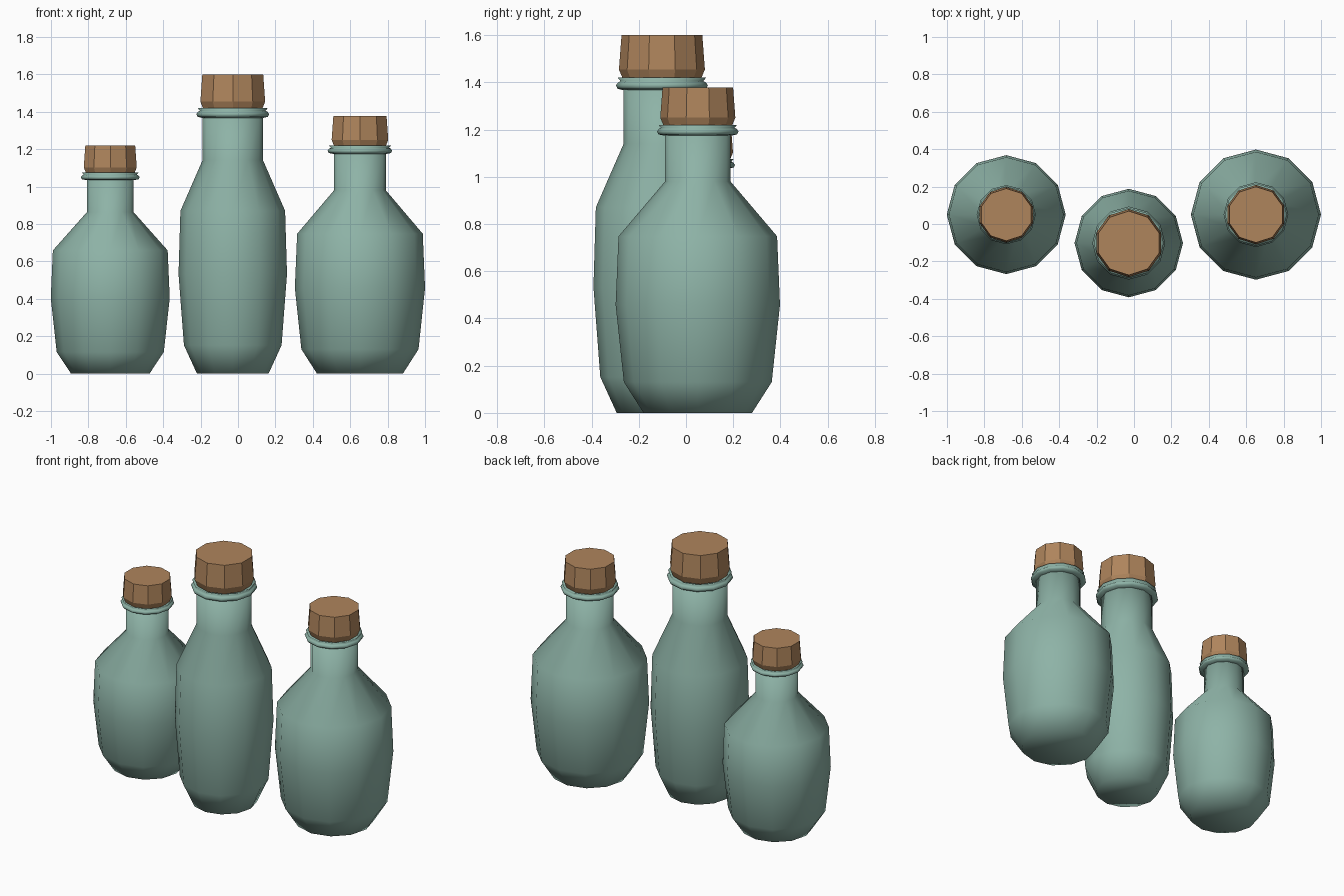
import bpy
import bmesh
from math import cos, sin, pi

default_cube = bpy.data.objects.get("Cube")
if default_cube:
    bpy.data.objects.remove(default_cube, do_unlink=True)


def make_material(name, color):
    mat = bpy.data.materials.new(name)
    mat.use_nodes = True
    mat.diffuse_color = (*color, 1)
    bsdf = mat.node_tree.nodes["Principled BSDF"]
    bsdf.inputs["Base Color"].default_value = (*color, 1)
    bsdf.inputs["Roughness"].default_value = 0.7
    return mat


GLASS = make_material("sea green glass", (0.27, 0.45, 0.385))
CORK = make_material("cork brown", (0.43, 0.235, 0.108))


def lathe(name, profile, sides, start, location, mat, smooth):
    """Spin (radius, height) pairs around z and cap both ends."""
    bm = bmesh.new()
    rings = []
    for r, z in profile:
        angles = [start + 2 * pi * i / sides for i in range(sides)]
        rings.append([bm.verts.new((r * cos(a), r * sin(a), z)) for a in angles])
    for low, high in zip(rings, rings[1:]):
        for i in range(sides):
            j = (i + 1) % sides
            bm.faces.new((low[i], low[j], high[j], high[i]))
    bm.faces.new(rings[0][::-1])
    bm.faces.new(rings[-1])
    for face in bm.faces:
        face.smooth = smooth
    mesh = bpy.data.meshes.new(name)
    bm.to_mesh(mesh)
    bm.free()
    mesh.materials.append(mat)
    obj = bpy.data.objects.new(name, mesh)
    obj.location = location
    bpy.context.collection.objects.link(obj)
    return obj


def bottle(name, x, y, height, body, neck, lip, cork, cork_top):
    # Glass body, as fractions of the widest radius and of the height
    profile = [(body * r, height * z) for r, z in
               [(0.66, 0), (0.9, 0.107), (1, 0.375), (0.965, 0.613)]]
    # Straight neck
    profile += [(neck, height * 0.803), (neck, height * 0.965)]
    lathe(name + "_bottle", profile, 12, 0, (x, y, 0), GLASS, True)

    # Rounded collar with a flared, dished lip
    h = height * 0.035
    base = height - h
    collar = [(neck * 0.97, base - h * 0.1), (lip * 0.96, base + h * 0.05),
              (lip, base + h * 0.35), (lip * 0.95, base + h * 0.6),
              (lip * 0.9, base + h * 0.7), (lip * 0.96, height),
              (neck * 0.95, height - h * 0.3)]
    lathe(name + "_collar", collar, 12, 0, (x, y, 0), GLASS, True)

    # Faceted stopper with a chamfered foot
    tall = cork_top - height
    stopper = [(cork * 0.9, height - tall * 0.05), (cork, height + tall * 0.19),
               (cork * 0.94, cork_top)]
    lathe(name + "_stopper", stopper, 10, pi / 2, (x, y, 0), CORK, False)


bottle("short", -0.683, 0.05, 1.075, 0.318, 0.125, 0.158, 0.149, 1.22)
bottle("tall", -0.028, -0.102, 1.42, 0.29, 0.162, 0.195, 0.182, 1.6)
bottle("medium", 0.652, 0.05, 1.22, 0.348, 0.139, 0.173, 0.159, 1.378)
